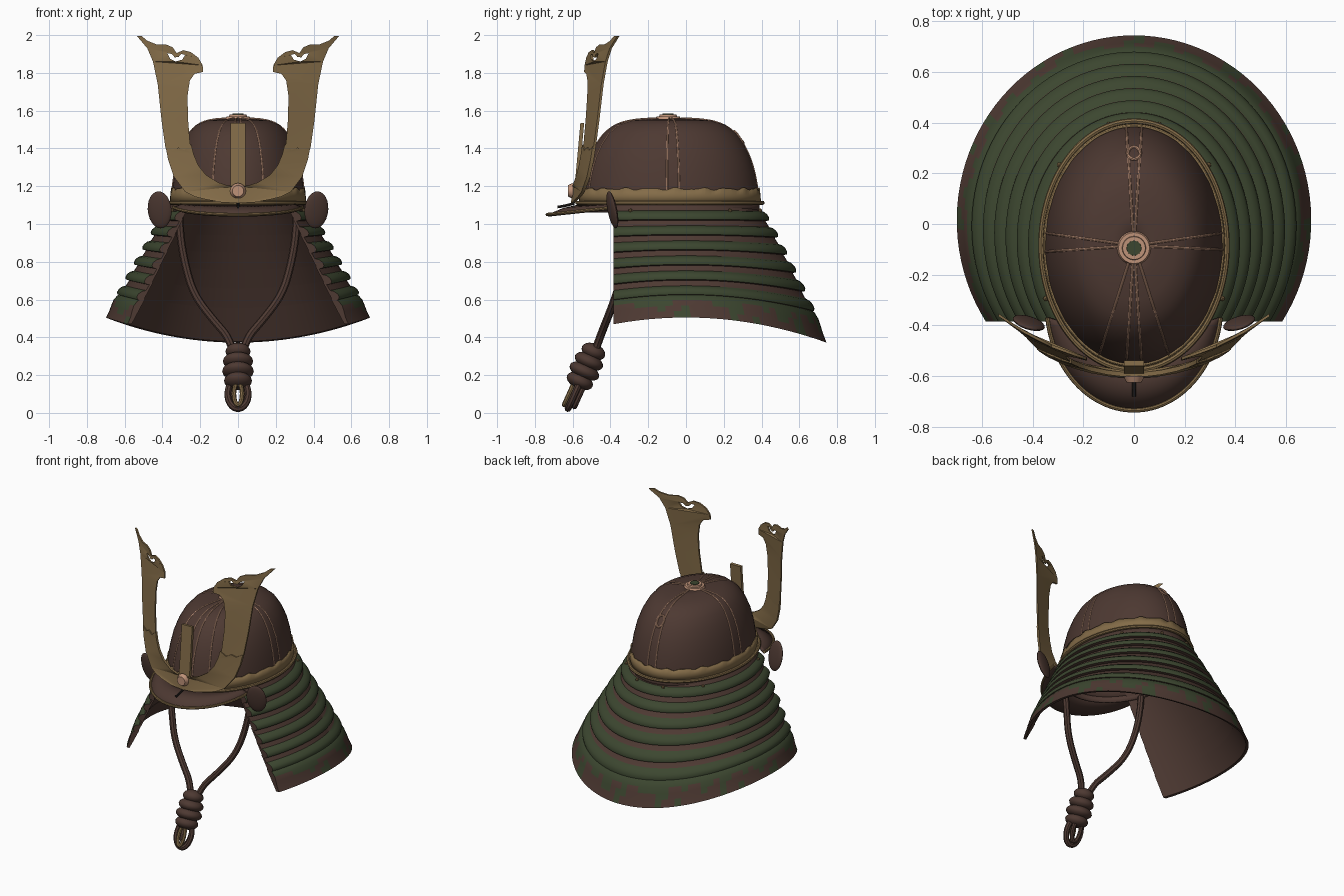
import bpy, bmesh, math
from math import sin, cos, pi
from mathutils import Vector, Matrix

cube = bpy.data.objects.get("Cube")
if cube:
    bpy.data.objects.remove(cube)


def material(name, rgb):
    m = bpy.data.materials.new(name)
    m.use_nodes = True
    m.diffuse_color = (*rgb, 1)
    m.node_tree.nodes["Principled BSDF"].inputs["Base Color"].default_value = (*rgb, 1)
    return m


BROWN = material("lacquer brown", (0.075, 0.041, 0.032))
GREEN = material("lacing green", (0.045, 0.062, 0.029))
GOLD = material("old gold", (0.23, 0.15, 0.065))
COPPER = material("pale copper", (0.52, 0.29, 0.19))
DARK = material("dark iron", (0.02, 0.016, 0.014))
made = []


def add(name, mesh, *mats):
    ob = bpy.data.objects.new(name, mesh)
    bpy.context.collection.objects.link(ob)
    for m in mats:
        mesh.materials.append(m)
    made.append(ob)
    return ob


def sheet(name, rows, mats, wrap=False, loop=False, thick=0, rule=None):
    """Skin a grid of points; wrap closes each row, loop joins last row to first."""
    bm = bmesh.new()
    vs = [[bm.verts.new(p) for p in r] for r in rows]
    n, k = len(vs), len(vs[0])
    for i in range(n if loop else n - 1):
        for j in range(k if wrap else k - 1):
            a, b = vs[i], vs[(i + 1) % n]
            f = bm.faces.new((a[j], a[(j + 1) % k], b[(j + 1) % k], b[j]))
            f.material_index = rule(i, j) if rule else 0
    if loop:
        for j in (0, k - 1):
            bm.faces.new([r[j] for r in vs])
    bmesh.ops.recalc_face_normals(bm, faces=bm.faces)
    me = bpy.data.meshes.new(name)
    bm.to_mesh(me)
    ob = add(name, me, *mats)
    if thick:
        mod = ob.modifiers.new("thickness", "SOLIDIFY")
        mod.thickness = thick
        mod.offset = -1


def solid(name, mat, make, matrix, **kw):
    bm = bmesh.new()
    make(bm, matrix=matrix, **kw)
    me = bpy.data.meshes.new(name)
    bm.to_mesh(me)
    add(name, me, mat)


def place(loc, scale=(1, 1, 1), tilt=0, turn=0):
    return (Matrix.Translation(loc) @ Matrix.Rotation(turn, 4, "Z")
            @ Matrix.Rotation(tilt, 4, "X") @ Matrix.Diagonal((*scale, 1)))


def curve(name, lines, mat, kind, cyclic, **props):
    cu = bpy.data.curves.new(name, "CURVE")
    for key, val in props.items():
        setattr(cu, key, val)
    for pts in lines:
        sp = cu.splines.new(kind)
        sp.points.add(len(pts) - 1)
        for p, co in zip(sp.points, pts):
            p.co = (*co, 1)
        sp.use_cyclic_u = cyclic
        if kind == "NURBS":
            sp.order_u, sp.use_endpoint_u = 3, not cyclic
    cu.materials.append(mat)
    ob = bpy.data.objects.new(name, cu)
    bpy.context.collection.objects.link(ob)
    for o in bpy.context.selected_objects:
        o.select_set(False)
    ob.select_set(True)
    bpy.context.view_layer.objects.active = ob
    bpy.ops.object.convert(target="MESH")
    made.append(ob)
    return ob


def tube(name, pts, r, mat, cyclic=False):
    curve(name, [pts], mat, "NURBS", cyclic, dimensions="3D", bevel_depth=r,
          bevel_resolution=2, resolution_u=5, use_fill_caps=True)


# bowl
CY, RX, RY = -0.085, 0.355, 0.475
PROFILE = [(1, 1.1), (0.985, 1.18), (0.95, 1.27), (0.9, 1.35), (0.83, 1.42), (0.74, 1.48),
           (0.62, 1.525), (0.46, 1.548), (0.25, 1.556), (0.002, 1.56)]


def ring(f, z, n=64):
    return [(RX * f * cos(a), CY + RY * f * sin(a), z(a) if callable(z) else z)
            for a in (2 * pi * j / n for j in range(n))]


sheet("bowl", [ring(f, z) for f, z in PROFILE], [BROWN], wrap=True, thick=0.015)
n = 160
sheet("bowl_band", [ring(1.015, 1.115, n), ring(1.01, 1.15, n),
                    ring(1.0, lambda a: 1.186 + 0.005 * sin(21 * a) + 0.003 * sin(34 * a), n)],
      [GOLD], wrap=True, thick=0.008)
tube("bowl_rim", ring(1.035, 1.112, 48), 0.011, GOLD, True)
sheet("collar", [ring(1.0, 1.11), ring(1.0, 1.06)], [BROWN], wrap=True, thick=0.01)


# raised seams on the bowl
def on_bowl(x, y):
    f = math.hypot(x / RX, (y - CY) / RY)
    for (f0, z0), (f1, z1) in zip(PROFILE, PROFILE[1:]):
        if f1 <= f <= f0:
            return (x, y, z0 + (z1 - z0) * (f0 - f) / (f0 - f1) + 0.002)


for deg in (-2, 6, 174, 183, 85, 95, -113, -95, -85, -67):
    a = math.radians(deg)
    pts = [on_bowl(RX * f * cos(a), CY + RY * f * sin(a))
           for f in (0.12, 0.25, 0.4, 0.55, 0.68, 0.78, 0.86, 0.92, 0.96, 0.99)]
    tube("bowl_seam", pts, 0.005, COPPER)

# crown finial and rear ring
for name, r, depth, z, mat in (("finial_base", 0.068, 0.016, 1.562, COPPER),
                               ("finial_ring", 0.05, 0.026, 1.568, COPPER),
                               ("finial_core", 0.032, 0.03, 1.57, GREEN)):
    solid(name, mat, bmesh.ops.create_cone, place((0, -0.095, z)), cap_ends=True,
          segments=24, radius1=r, radius2=r * 0.9, depth=depth)
tube("rear_ring", [on_bowl(0.025 * cos(a), 0.28 + 0.025 * sin(a))
                   for a in (k * pi / 6 for k in range(12))], 0.007, COPPER, True)

# visor with gold lip
arc = [math.radians(-172 + 164 * k / 40) for k in range(41)]
edge = [(0.345 * cos(a), -0.31 + 0.425 * sin(a), 1.095 + 0.045 * sin(a)) for a in arc]
inner = [(RX * cos(a), CY + RY * sin(a), 1.105) for a in
         (math.radians(-140 + 100 * k / 40) for k in range(41))]
mid = [(Vector(p) * 0.5 + Vector(q) * 0.5 + Vector((0, 0, 0.008))) for p, q in zip(inner, edge)]
sheet("visor", [inner, mid, edge], [BROWN], thick=0.012)
tube("visor_lip", edge, 0.009, GOLD)


# neck guard: overlapping plates, each with a bulging laced band
def guard(t, out, u):
    cy, rx, ry = CY + 0.1 * t, 0.36 + 0.325 * t + out, 0.465 + 0.25 * t + out
    a0 = math.asin((-0.385 - cy) / ry)
    a = a0 + (pi - 2 * a0) * u
    y = cy + ry * sin(a)
    return (rx * cos(a), y, 1.085 - 0.58 * t - 0.24 * max(t, 0) * y * y)


def plate_row(name, t0, h, section, rule):
    rows = [[guard(t0 + h * s, out, j / 72) for j in range(73)] for s, out in section]
    sheet(name, rows, [BROWN, GREEN], loop=True, rule=rule)


BAND = [(-0.1, 0), (0.4, 0.004), (0.46, 0.02), (0.62, 0.031), (0.82, 0.031), (0.98, 0.022),
        (1.04, 0.004), (1.04, -0.006), (-0.1, -0.01)]
for i in range(6):
    plate_row("neck_plate", i * 0.137 - 0.03, 0.137, BAND, lambda r, j: int(1 <= r <= 4))
HEM = [(-0.1, 0), (0, 0.02), (0.2, 0.026), (0.45, 0.022), (0.7, 0.016), (1, 0.014),
       (1, -0.004), (-0.1, -0.01)]
plate_row("neck_hem", 0.8, 0.2, HEM, lambda r, j: int(
    r < 2 or r < 5 and sin(j * 1.9 + r) + sin(j * 0.7 - r) > 0.5 * (r - 2)))

# turned-back side flaps, rivets
for s in (-1, 1):
    solid("side_flap", BROWN, bmesh.ops.create_uvsphere,
          place((s * 0.415, -0.39, 1.075), (0.066, 0.018, 0.1), 0.2, s * 0.3),
          u_segments=24, v_segments=12, radius=1)
    for deg in (-25, 40, 75):
        a = math.radians(deg)
        solid("rivet", GOLD, bmesh.ops.create_icosphere,
              place((s * 0.385 * cos(a), CY + 0.495 * sin(a), 1.072)), subdivisions=1, radius=0.011)


# front crest
def crest(name, lines, depth, y0):
    flat = [[(x, z, 0) for x, z in pts] for pts in lines]
    ob = curve(name, flat, GOLD, "POLY", True, dimensions="2D", fill_mode="BOTH", extrude=depth)
    bm = bmesh.new()
    bm.from_mesh(ob.data)
    bmesh.ops.remove_doubles(bm, verts=bm.verts, dist=0.0005)
    for v in bm.verts:
        x, z, d = v.co
        v.co = (x, y0 + 0.06 * (z - 1.15) + 0.65 * x * x - d, z)
    bmesh.ops.recalc_face_normals(bm, faces=bm.faces)
    bm.to_mesh(ob.data)
    ob.modifiers.new("mirror", "MIRROR")


horn = [(0.535, 1.995), (0.48, 1.93), (0.45, 1.86), (0.425, 1.74), (0.405, 1.55), (0.385, 1.41),
        (0.36, 1.32), (0.24, 1.33), (0.255, 1.44), (0.265, 1.56), (0.267, 1.68), (0.255, 1.76),
        (0.23, 1.795), (0.185, 1.805), (0.187, 1.84), (0.21, 1.88), (0.25, 1.91), (0.29, 1.92),
        (0.325, 1.905), (0.345, 1.935), (0.38, 1.95), (0.43, 1.95), (0.48, 1.97), (0.51, 1.995)]
slot = [(0.28, 1.895), (0.295, 1.87), (0.33, 1.86), (0.36, 1.875), (0.375, 1.905), (0.35, 1.9),
        (0.335, 1.882), (0.315, 1.884), (0.3, 1.9)]
holder = [(0, 1.11), (0.09, 1.115), (0.17, 1.13), (0.23, 1.145), (0.28, 1.17), (0.34, 1.25),
          (0.37, 1.34), (0.383, 1.41), (0.345, 1.39), (0.315, 1.405), (0.285, 1.39), (0.247, 1.42),
          (0.235, 1.37), (0.21, 1.31), (0.17, 1.26), (0.105, 1.22), (0.05, 1.203), (0, 1.2)]
crest("crest_horns", [horn, slot], 0.006, -0.595)
crest("crest_holder", [holder], 0.009, -0.597)
solid("crest_tongue", GOLD, bmesh.ops.create_cube,
      place((0, -0.565, 1.36), (0.08, 0.02, 0.35), -0.09), size=1)
solid("crest_rosette", COPPER, bmesh.ops.create_cone, place((0, -0.612, 1.175), tilt=pi / 2),
      cap_ends=True, segments=16, radius1=0.042, radius2=0.03, depth=0.025)
tube("crest_peg", [(0, -0.59, 1.11), (0, -0.64, 1.095), (0, -0.68, 1.09)], 0.007, DARK)

# chin cord
for s in (-1, 1):
    tube("chin_cord", [(s * 0.31, -0.3, 1.07), (s * 0.31, -0.31, 0.95), (s * 0.275, -0.33, 0.76),
                       (s * 0.23, -0.37, 0.62), (s * 0.13, -0.42, 0.49), (s * 0.04, -0.46, 0.39),
                       (s * 0.02, -0.49, 0.3)], 0.021, BROWN)

# knot wraps and hanging loops
for k, r in enumerate((0.066, 0.08, 0.084, 0.074)):
    solid("knot_wrap", BROWN, bmesh.ops.create_uvsphere,
          place((0, -0.49 - 0.024 * k, 0.325 - 0.052 * k), (r, r, 0.042), -0.42),
          u_segments=24, v_segments=10, radius=1)
for name, rx, rz, dy, r, mat in (("outer_loop", 0.056, 0.08, 0, 0.018, BROWN),
                                 ("inner_loop", 0.022, 0.06, -0.03, 0.012, GOLD),
                                 ("back_loop", 0.03, 0.07, 0.03, 0.014, BROWN)):
    tube(name, [(rx * cos(a), -0.59 + dy + 0.45 * rz * sin(a), 0.1 + rz * sin(a))
                for a in (k * pi / 6 for k in range(12))], r, mat, True)

# shading
for ob in made:
    ob.select_set(True)
bpy.context.view_layer.objects.active = made[0]
bpy.ops.object.shade_smooth_by_angle(angle=math.radians(40))
